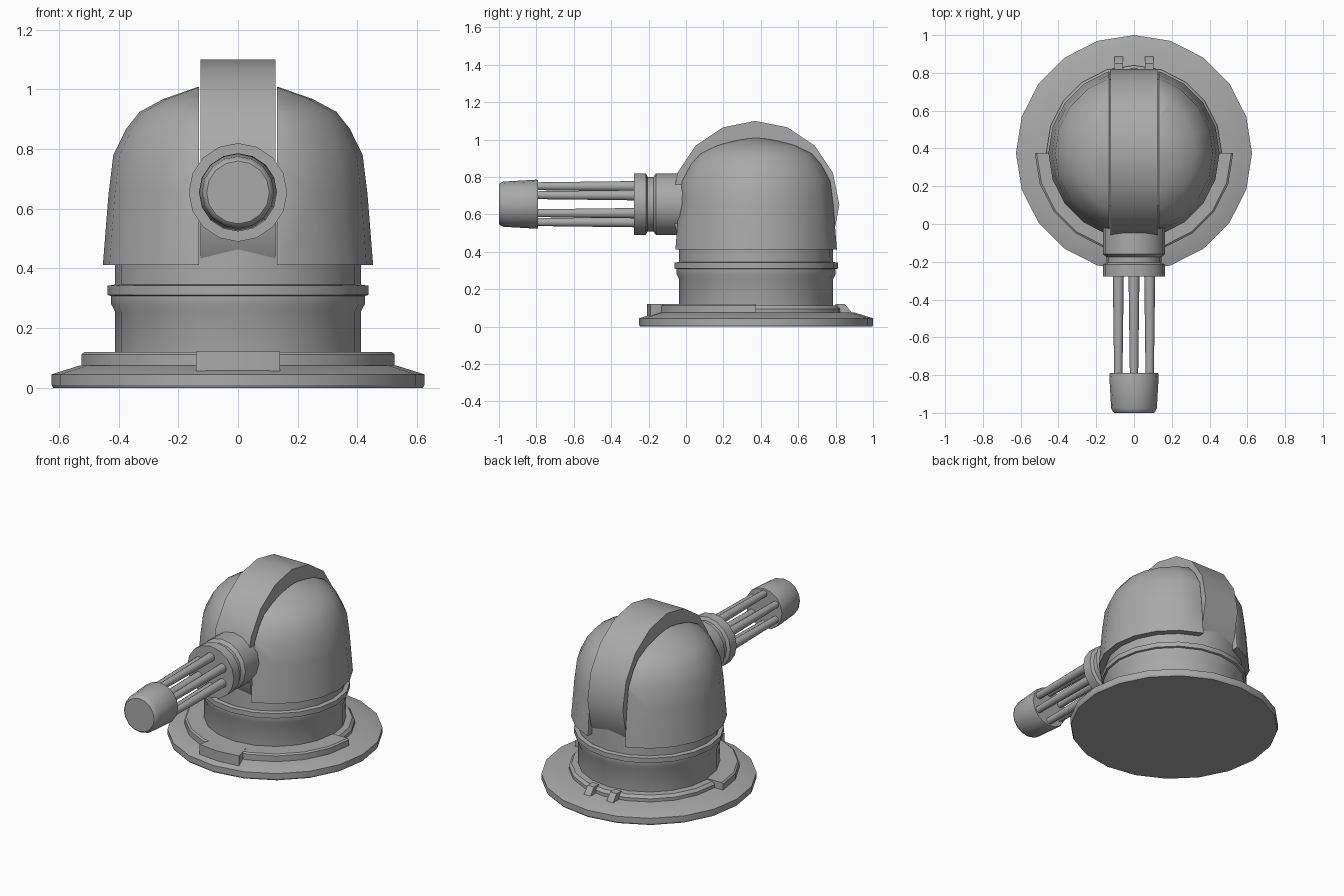
import bpy, bmesh, math
from mathutils import Matrix, Vector

old = bpy.data.objects.get("Cube")
if old:
    bpy.data.objects.remove(old, do_unlink=True)

GREY = (0.4, 0.4, 0.4, 1.0)
mat = bpy.data.materials.new("plain grey")
mat.use_nodes = True
mat.diffuse_color = GREY
mat.node_tree.nodes["Principled BSDF"].inputs["Base Color"].default_value = GREY

CENTRE_Y = 0.375   # turret axis
GUN_Z = 0.655      # barrel axis height


def finish(bm, name, angle=35):
    bmesh.ops.remove_doubles(bm, verts=bm.verts, dist=1e-5)
    bmesh.ops.recalc_face_normals(bm, faces=bm.faces)
    mesh = bpy.data.meshes.new(name)
    bm.to_mesh(mesh)
    bm.free()
    mesh.materials.append(mat)
    ob = bpy.data.objects.new(name, mesh)
    bpy.context.collection.objects.link(ob)
    bpy.ops.object.select_all(action='DESELECT')
    ob.select_set(True)
    bpy.context.view_layer.objects.active = ob
    bpy.ops.object.shade_smooth_by_angle(angle=math.radians(angle))
    return ob


def lathe(profile, steps, start=0, end=360, axis='z', origin=(0, CENTRE_Y, 0)):
    """Revolve (radius, height) points about an axis; partial turns are capped."""
    full = end - start == 360
    bm = bmesh.new()
    rings = []
    for i in range(steps if full else steps + 1):
        a = math.radians(start + (end - start) * i / steps)
        ring = []
        for r, h in profile:
            c, s = r * math.cos(a), r * math.sin(a)
            p = {'z': (c, s, h), 'y': (c, h, s), 'x': (h, c, s)}[axis]
            ring.append(bm.verts.new(Vector(p) + Vector(origin)))
        rings.append(ring)
    n = len(profile)
    for i in range(steps):
        a, b = rings[i], rings[(i + 1) % len(rings)]
        for j in range(n - 1 if full else n):
            k = (j + 1) % n
            bm.faces.new((a[j], a[k], b[k], b[j]))
    if not full:
        bm.faces.new(rings[0])
        bm.faces.new(rings[-1])
    return bm


# Base flange
finish(lathe([(0, 0), (0.62, 0), (0.625, 0.01), (0.625, 0.045), (0.53, 0.075),
              (0, 0.075)], 20), "base_flange", 25)

# Raised front half ring, narrower back ring and front key plate
finish(lathe([(0.4, 0.06), (0.525, 0.06), (0.525, 0.112), (0.515, 0.12), (0.4, 0.12)],
             10, 180, 360), "front_ring")
finish(lathe([(0.4, 0.06), (0.465, 0.06), (0.465, 0.095), (0.45, 0.112), (0.4, 0.115)],
             10, 0, 180), "back_ring")
finish(lathe([(0.45, 0.05), (0.583, 0.05), (0.583, 0.121), (0.45, 0.121)],
             2, 256, 284), "front_key_plate")

# Two pegs behind the back ring, with sloped ends
for side, x in (("left", 0.08), ("right", -0.08)):
    bm = bmesh.new()
    outline = [(0.80, 0.06), (0.89, 0.06), (0.885, 0.078), (0.85, 0.12), (0.80, 0.12)]
    ends = [[bm.verts.new((x + dx, y, z)) for y, z in outline] for dx in (-0.023, 0.023)]
    for ring in ends:
        bm.faces.new(ring)
    for j in range(5):
        k = (j + 1) % 5
        bm.faces.new((ends[0][j], ends[0][k], ends[1][k], ends[1][j]))
    finish(bm, side + "_back_peg")

# Drum with its collar band
finish(lathe([(0, 0.06), (0.412, 0.06), (0.412, 0.255), (0.425, 0.28), (0.425, 0.308),
              (0.437, 0.311), (0.437, 0.342), (0.412, 0.346), (0.41, 0.7), (0, 0.7)],
             20), "drum")

# Dome shells either side of the central arch
dome = [(0, 0.412), (0.453, 0.412), (0.434, 0.65), (0.418, 0.78), (0.375, 0.868),
        (0.33, 0.925), (0.25, 0.968), (0.13, 1.01), (0, 1.022)]
for name, sgn in (("left_dome_shell", 1), ("right_dome_shell", -1)):
    bm = lathe(dome, 20)
    bmesh.ops.remove_doubles(bm, verts=bm.verts, dist=1e-5)
    cut = 0.13 * sgn
    bmesh.ops.bisect_plane(bm, geom=bm.verts[:] + bm.edges[:] + bm.faces[:],
                           plane_co=(cut, 0, 0), plane_no=(sgn, 0, 0), clear_inner=True)
    bmesh.ops.holes_fill(bm, edges=[e for e in bm.edges if e.is_boundary], sides=0)
    rim = [e for e in bm.edges
           if all(abs(v.co.x - cut) < 1e-4 for v in e.verts)
           and max(v.co.z for v in e.verts) > 0.42]
    bmesh.ops.bevel(bm, geom=rim, offset=0.022, segments=2, profile=0.5,
                    affect='EDGES', clamp_overlap=True)
    finish(bm, name, 32)

# Central arch: a wheel lying across the dome
finish(lathe([(0, -0.125), (0.45, -0.125), (0.45, 0.125), (0, 0.125)], 16,
             axis='x', origin=(0, 0.37, 0.65)), "central_arch")

# Gun collar with a groove
gun = (0, 0, GUN_Z)
finish(lathe([(0, 0.0), (0.165, 0.0), (0.165, -0.07), (0.165, -0.16), (0.145, -0.175),
              (0.145, -0.205), (0.165, -0.215), (0.165, -0.278), (0, -0.278)][2:]
             , 16, axis='y', origin=gun), "gun_collar")
finish(lathe([(0, 0.1), (0.165, 0.1), (0.165, -0.07), (0, -0.07)], 16,
             axis='y', origin=gun), "gun_mount")

# Six tapered barrels in a ring
for i in range(6):
    a = math.radians(30 + 60 * i)
    ob_bm = lathe([(0, -0.27), (0.029, -0.27), (0.022, -0.8), (0, -0.8)], 10, axis='y',
                  origin=(0.096 * math.cos(a), 0, GUN_Z + 0.096 * math.sin(a)))
    finish(ob_bm, "barrel_%d" % (i + 1), 40)

# Muzzle
finish(lathe([(0, -0.79), (0.128, -0.79), (0.131, -0.8), (0.121, -0.975), (0.112, -0.995),
              (0.105, -1.0), (0, -1.0)], 16, axis='y', origin=gun), "muzzle")
